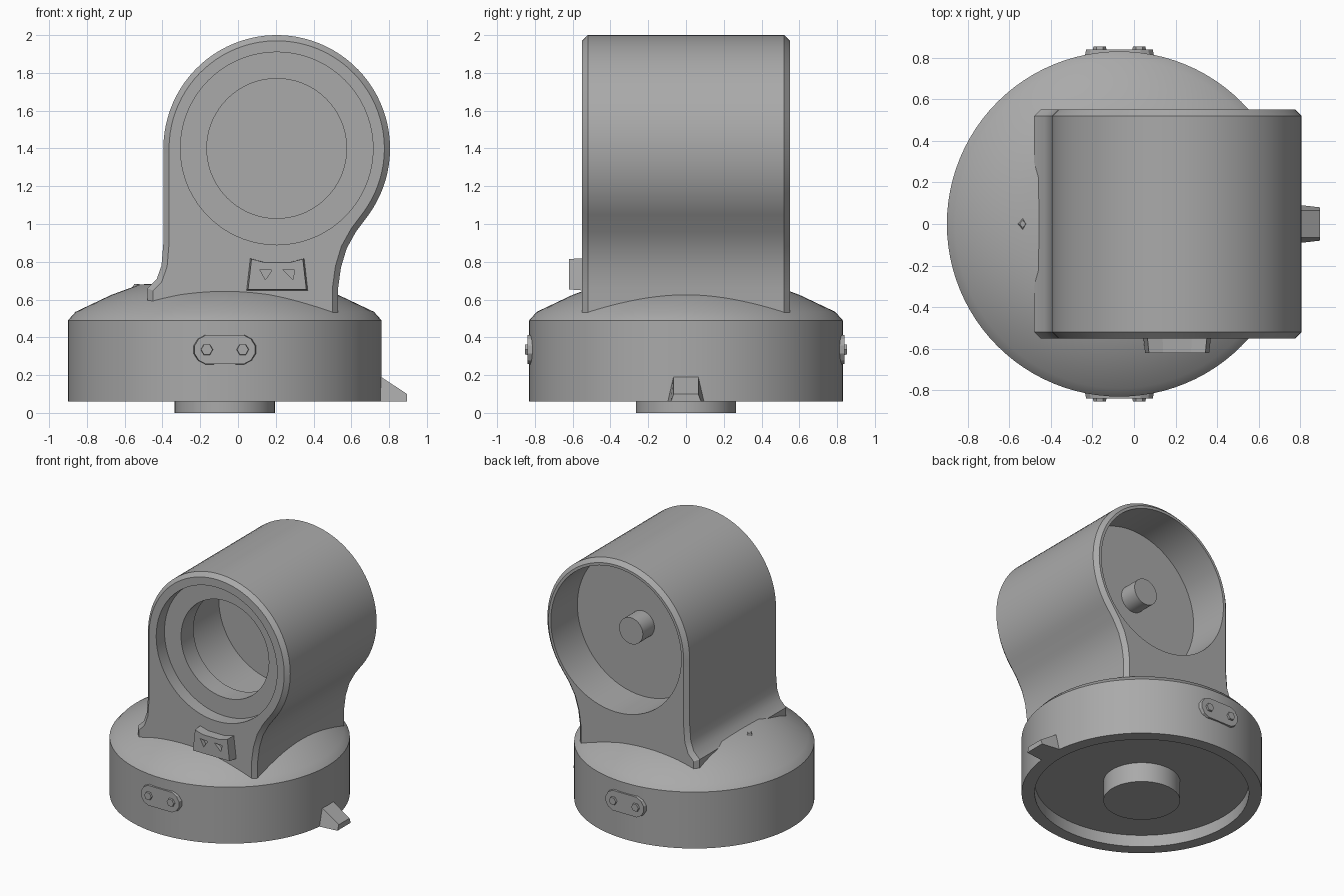
import bpy, bmesh, math
from mathutils import Matrix, Vector

old = bpy.data.objects.get("Cube")
if old:
    bpy.data.objects.remove(old)

grey = bpy.data.materials.new("plain grey")
grey.use_nodes = True
COLOUR = (0.4, 0.4, 0.4, 1)
grey.diffuse_color = COLOUR
grey.node_tree.nodes["Principled BSDF"].inputs["Base Color"].default_value = COLOUR

BASE_X = -0.07                 # axis of the round base
HUB = Vector((0.205, 0, 1.4))  # centre of the hood barrel


def finish(bm, name, smooth=True):
    bmesh.ops.recalc_face_normals(bm, faces=bm.faces[:])
    me = bpy.data.meshes.new(name)
    bm.to_mesh(me)
    bm.free()
    ob = bpy.data.objects.new(name, me)
    bpy.context.collection.objects.link(ob)
    me.materials.append(grey)
    if smooth:
        activate(ob)
        bpy.ops.object.shade_smooth_by_angle(angle=math.radians(30))
    return ob


def activate(ob):
    bpy.ops.object.select_all(action='DESELECT')
    ob.select_set(True)
    bpy.context.view_layer.objects.active = ob


def prism(name, pts, y0, y1, shrink=1.0, smooth=True):
    """Extrude an xz outline from y0 to y1, scaling the far end."""
    bm = bmesh.new()
    cx = sum(p[0] for p in pts) / len(pts)
    cz = sum(p[1] for p in pts) / len(pts)
    near = [bm.verts.new((x, y0, z)) for x, z in pts]
    far = [bm.verts.new((cx + (x - cx) * shrink, y1, cz + (z - cz) * shrink)) for x, z in pts]
    bm.faces.new(near)
    bm.faces.new(far[::-1])
    for i in range(len(pts)):
        j = (i + 1) % len(pts)
        bm.faces.new((near[i], far[i], far[j], near[j]))
    return finish(bm, name, smooth)


def disc(cx, cz, r, n=72):
    return [(cx + r * math.cos(2 * math.pi * i / n), cz + r * math.sin(2 * math.pi * i / n))
            for i in range(n)]


def cut(ob, cutter):
    activate(ob)
    mod = ob.modifiers.new("cut", 'BOOLEAN')
    mod.operation = 'DIFFERENCE'
    mod.solver = 'EXACT'
    mod.object = cutter
    bpy.ops.object.modifier_apply(modifier=mod.name)
    bpy.data.objects.remove(cutter)


# Round base: stub, hollow underside, wall and sloped shoulder
profile = [(0, 0), (.265, 0), (.265, .15), (.74, .15), (.74, .06), (.83, .06),
           (.83, .49), (.79, .535), (.6, .625), (.45, .68), (0, .7)]
bm = bmesh.new()
vs = [bm.verts.new((r, 0, z)) for r, z in profile]
es = [bm.edges.new(p) for p in zip(vs, vs[1:])]
bmesh.ops.spin(bm, geom=vs + es, cent=(0, 0, 0), axis=(0, 0, 1), angle=2 * math.pi,
               steps=96, use_duplicate=False)
bmesh.ops.remove_doubles(bm, verts=bm.verts[:], dist=1e-4)
bmesh.ops.translate(bm, verts=bm.verts[:], vec=(BASE_X, 0, 0))
finish(bm, "base")

# Hood: round barrel on a neck with flared foot
arc = [(HUB.x + .6 * math.cos(math.radians(a)), HUB.z + .6 * math.sin(math.radians(a)))
       for a in range(-36, 181, 4)]
neck_right = [(.53, .45), (.53, .66), (.545, .77), (.575, .87), (.625, .96)]
neck_left = [(-.395, .9), (-.405, .78), (-.43, .71), (-.48, .66), (-.48, .45)]
hood = prism("hood", neck_right + arc + neck_left, -.55, .55, smooth=False)
bm = bmesh.new()
bm.from_mesh(hood.data)
rim = [e for e in bm.edges if abs(e.verts[0].co.y - e.verts[1].co.y) < 1e-5]
bmesh.ops.bevel(bm, geom=rim, offset=.03, segments=1, affect='EDGES')
bm.to_mesh(hood.data)
bm.free()

# Front recess, front hole, inner cavity, back opening
for radius, y0, y1 in ((.51, -.7, -.45), (.37, -.5, -.25), (.5, -.3, .19), (.55, .23, .7)):
    cut(hood, prism("cutter", disc(HUB.x, HUB.z, radius), y0, y1, smooth=False))
activate(hood)
bpy.ops.object.shade_smooth_by_angle(angle=math.radians(30))

# Boss in the back opening
prism("back_boss", disc(HUB.x, HUB.z, .1, 40), .2, .37)

# Front plate with sagging top and two triangular dents
plate = prism("front_plate", [(.04, .645), (.375, .645), (.355, .82), (.28, .8), (.135, .8),
                              (.06, .82)], -.5, -.62, .92, False)
for x, tip in ((.15, -.005), (.27, .02)):
    cut(plate, prism("cutter", [(x - .035, .76), (x + .03, .755), (x + tip, .705)],
                     -.7, -.59, smooth=False))

# Oval lugs with two studs, front and back
for side, label in ((-1, "front"), (1, "back")):
    oval = [(BASE_X + math.copysign(.085, c) + .09 * c, .335 + .085 * s)
            for c, s in ((math.cos(math.radians(a)), math.sin(math.radians(a)))
                         for a in range(15, 375, 30))]
    prism(label + "_lug", oval, side * .78, side * .84, .93, False)
    for x in (-.165, .025):
        prism(label + "_stud", disc(x, .335, .04, 6), side * .8, side * .853, .75, False)

# Wedge tab on the left side of the base
bm = bmesh.new()
bmesh.ops.create_cube(bm, size=1)
for v in bm.verts:
    outer, top = v.co.x > 0, v.co.z > 0
    side = math.copysign(1, v.co.y)
    half = .065 if top else (.08 if outer else .1)
    v.co = (.895 if outer else .72, side * half, (.1 if outer else .215) if top else .06)
finish(bm, "side_tab", False)

# Small diamond nub on the shoulder
bm = bmesh.new()
bmesh.ops.create_cone(bm, cap_ends=True, segments=4, radius1=.045, radius2=.02, depth=.03,
                      matrix=Matrix.Translation((-.535, 0, .667)) @ Matrix.Diagonal((.7, 1, 1, 1)))
finish(bm, "shoulder_nub", False)
